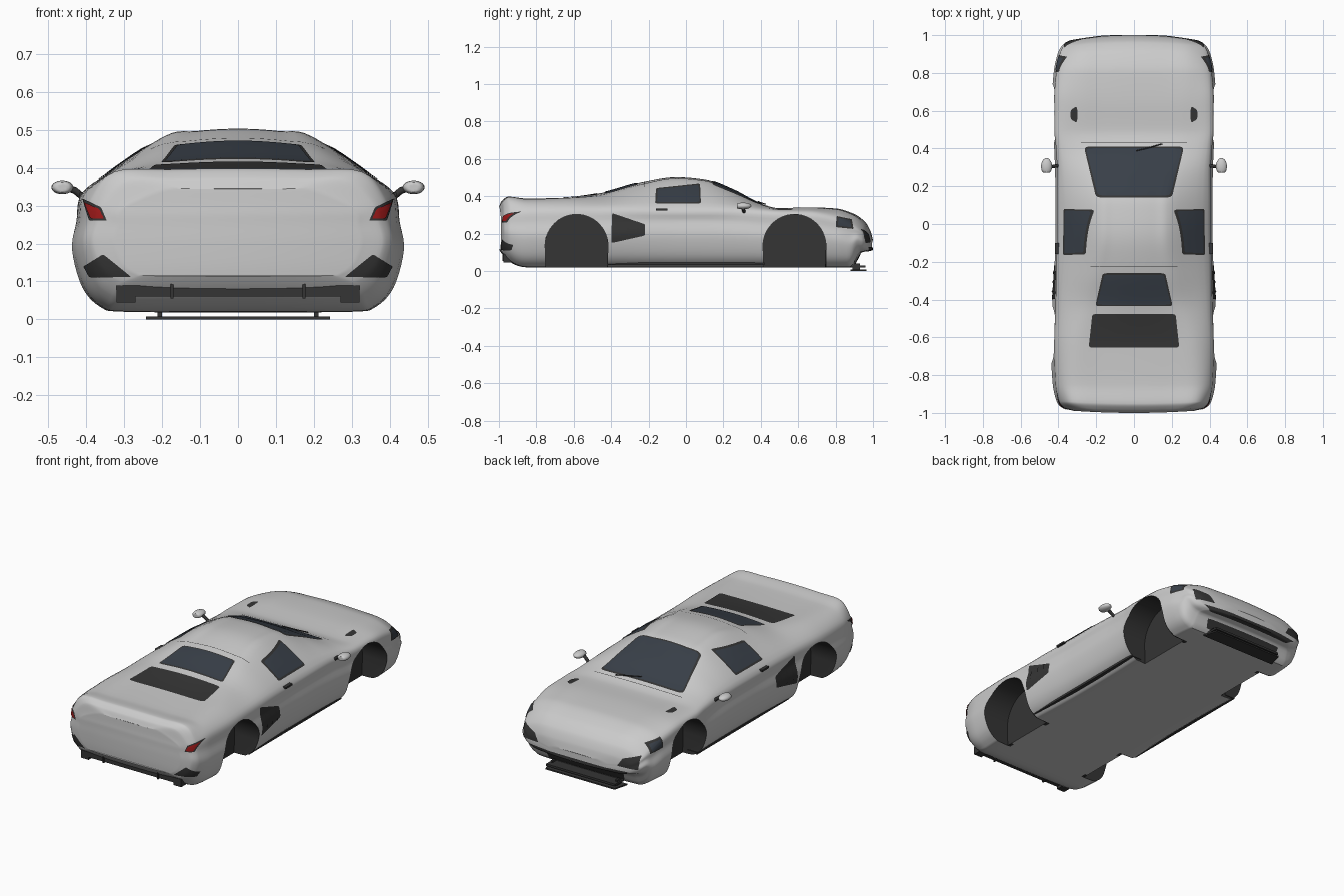
import bpy, bmesh, math
from mathutils import Vector
from mathutils.bvhtree import BVHTree

if "Cube" in bpy.data.objects:
    bpy.data.objects.remove(bpy.data.objects["Cube"])


def material(name, col):
    m = bpy.data.materials.new(name)
    m.diffuse_color = (*col, 1)
    m.use_nodes = True
    m.node_tree.nodes["Principled BSDF"].inputs["Base Color"].default_value = m.diffuse_color
    return m


PAINT = material("paint", (0.9, 0.9, 0.9))
DARK = material("dark_trim", (0.035, 0.035, 0.035))
GLASS = material("glass", (0.04, 0.05, 0.065))
RED = material("red_lens", (0.35, 0.01, 0.01))


def new_object(name, bm, *mats):
    bmesh.ops.recalc_face_normals(bm, faces=bm.faces)
    me = bpy.data.meshes.new(name)
    bm.to_mesh(me)
    bm.free()
    ob = bpy.data.objects.new(name, me)
    bpy.context.collection.objects.link(ob)
    for m in mats:
        me.materials.append(m)
    return ob


def smooth(ob, angle=35):
    bpy.ops.object.select_all(action='DESELECT')
    ob.select_set(True)
    bpy.context.view_layer.objects.active = ob
    bpy.ops.object.shade_smooth_by_angle(angle=math.radians(angle))


# Body stations: y, top z, roof edge x z, shoulder x z, widest x
ST = [
    (-1.0, .345, .18, .34, .30, .29, .32), (-.985, .375, .29, .37, .36, .305, .385),
    (-.95, .398, .325, .39, .388, .32, .41), (-.85, .388, .33, .38, .405, .33, .43),
    (-.65, .392, .32, .386, .41, .335, .44), (-.45, .418, .28, .397, .40, .34, .434),
    (-.25, .472, .23, .445, .395, .345, .422), (-.05, .503, .20, .48, .39, .345, .415),
    (.1, .49, .20, .468, .39, .345, .415), (.25, .435, .23, .415, .39, .34, .417),
    (.4, .36, .28, .352, .40, .325, .422), (.5, .336, .30, .333, .41, .318, .432),
    (.65, .341, .30, .338, .41, .315, .435), (.8, .335, .30, .327, .40, .29, .425),
    (.9, .305, .29, .295, .385, .25, .408), (.96, .26, .28, .25, .365, .215, .385),
    (.988, .21, .24, .203, .32, .18, .34), (1.0, .165, .12, .16, .16, .15, .17)]


def sample_stations(n):
    # monotone cubic interpolation along the car
    slopes = [[(b[k] - a[k]) / (b[0] - a[0]) for k in range(7)] for a, b in zip(ST, ST[1:])]

    def tan(i, k):
        if i == 0 or i == len(ST) - 1:
            return slopes[min(i, len(slopes) - 1)][k]
        a, b = slopes[i - 1][k], slopes[i][k]
        return 2 * a * b / (a + b) if a * b > 0 else 0
    out = []
    for i in range(len(ST) - 1):
        h = ST[i + 1][0] - ST[i][0]
        for j in range(n + (i == len(ST) - 2)):
            t = j / n
            row = [ST[i][0] + t * h]
            for k in range(1, 7):
                row.append((2*t**3 - 3*t*t + 1) * ST[i][k] + (t**3 - 2*t*t + t) * h * tan(i, k)
                           + (3*t*t - 2*t**3) * ST[i + 1][k] + (t**3 - t*t) * h * tan(i + 1, k))
            out.append(row)
    return out


def section(row, n=5):
    # half cross-section smoothed with a spline; ends bowed in plan
    y, zt, xr, zr, xs, zs, xm = row
    e = max(0, (abs(y) - .82) / .18)
    zb = .02 + .095 * e ** 3
    if y > 0:
        s = min(1, max(0, (y - .885) / .06))
        zb = .02 + .075 * s * s * (3 - 2 * s) + .02 * e ** 3
    zm = zb + (zs - zb) * .52
    p = [(0, zt), (xr * .55, zt - (zt - zr) * .28), (xr, zr), (xs, zs),
         (xs * .45 + xm * .55, zs + (zm - zs) * .5), (xm, zm),
         (xm * .94, zb + .4 * (zm - zb)), (xm * .83, zb + .08 * (zm - zb)), (xm * .68, zb), (0, zb)]
    p = [Vector(q) for q in p]
    out = []
    for i in range(len(p) - 1):
        a = p[i - 1] if i else Vector((-p[1].x, p[1].y))
        b, c = p[i], p[i + 1]
        d = p[i + 2] if i + 2 < len(p) else c * 2 - b
        for j in range(n):
            t = j / n
            out.append(.5 * (2*b + (c - a)*t + (2*a - 5*b + 4*c - d)*t*t + (3*b - a - 3*c + d)*t**3))
    out.append(p[-1])
    full = out + [Vector((-q.x, q.y)) for q in out[-2:0:-1]]
    bow = -.026 * e if y > 0 else .016 * e
    return [(q.x, y + bow * (q.x / .38) ** 2, q.y) for q in full]


# Body shell
bm = bmesh.new()
rings = [[bm.verts.new(c) for c in section(r)] for r in sample_stations(6)]
for a, b in zip(rings, rings[1:]):
    for i in range(len(a)):
        j = (i + 1) % len(a)
        bm.faces.new((a[i], a[j], b[j], b[i]))
for r in (rings[0], rings[-1]):
    h = len(r) // 2
    for i in range(h):
        quad = (r[i], r[i + 1], r[-i - 1], r[-i] if i else r[0])
        bm.faces.new(list(dict.fromkeys(quad))) if len(set(quad)) > 2 else None
bmesh.ops.recalc_face_normals(bm, faces=bm.faces)
TREE = BVHTree.FromBMesh(bm)
body = new_object("body", bm, PAINT, DARK)

# Wheel arches cut from the body, with dark liners
ARCHES, R, CZ = (-.585, .58), .168, .135
for cy in ARCHES:
    for s in (-1, 1):
        prof = [(cy + R * math.cos(t * math.pi / 28), CZ + R * math.sin(t * math.pi / 28)) for t in range(29)]
        prof += [(cy - R * .96, -.05), (cy + R * .96, -.05)]
        bm = bmesh.new()
        f = bm.faces.new([bm.verts.new((s * .27, y, z)) for y, z in prof])
        ext = bmesh.ops.extrude_face_region(bm, geom=[f])['geom']
        bmesh.ops.translate(bm, vec=(s * .3, 0, 0), verts=[v for v in ext if isinstance(v, bmesh.types.BMVert)])
        cut = new_object("arch_cutter", bm, DARK)
        mod = body.modifiers.new("arch", 'BOOLEAN')
        mod.operation, mod.object, mod.solver = 'DIFFERENCE', cut, 'EXACT'
        bpy.context.view_layer.objects.active = body
        bpy.ops.object.modifier_apply(modifier=mod.name)
        bpy.data.objects.remove(cut)
for f in body.data.polygons:
    c = f.center
    f.material_index = int(any(abs(c.y - cy) < R + .001 and abs(c.x) > .269 and c.z < .31
                               and (c.z < CZ or math.hypot(c.y - cy, c.z - CZ) < R + .001) for cy in ARCHES))
smooth(body)

AX = {'top': ((0, 0, -1), 2), 'side': ((-1, 0, 0), 0), 'rear': ((0, 1, 0), 1), 'nose': ((0, -1, 0), 1)}


def patch(name, quad, view, mat, off=.003, n=14, mirror=False, rnd=.12):
    # quad of 2D corners projected onto the body, corners rounded
    d, ax = Vector(AX[view][0]), AX[view][1]
    q = [Vector(p) for p in quad]
    bm = bmesh.new()

    def place(u, v):
        ex = max(0, abs(u) - 1 + rnd) / rnd
        ey = max(0, abs(v) - 1 + rnd) / rnd
        m = max(ex, ey)
        if min(ex, ey) > 0:
            k = m / math.hypot(ex, ey)
            u = math.copysign(1 - rnd + ex * k * rnd, u)
            v = math.copysign(1 - rnd + ey * k * rnd, v)
        u, v = (u + 1) / 2, (v + 1) / 2
        p = q[0].lerp(q[1], u).lerp(q[3].lerp(q[2], u), v)
        o = list(p)
        o.insert(ax, -2 * d[ax])
        loc, nor = TREE.ray_cast(Vector(o), d)[:2]
        if loc is None:
            o[ax] = -.9 * d[ax]
            loc, nor = TREE.find_nearest(Vector(o))[:2]
        return loc + nor * off
    ts = sorted([-1, -1 + rnd / 2, 1 - rnd / 2, 1] + [-1 + 2 * i / n for i in range(1, n)])
    g = [[bm.verts.new(place(u, v)) for u in ts] for v in ts]
    for a, b in zip(g, g[1:]):
        for i in range(len(a) - 1):
            bm.faces.new((a[i], a[i + 1], b[i + 1], b[i]))
    if mirror:
        dup = bmesh.ops.duplicate(bm, geom=bm.verts[:] + bm.faces[:])['geom']
        for v in dup:
            if isinstance(v, bmesh.types.BMVert):
                v.co.x *= -1
    smooth(new_object(name, bm, mat))


def trapezoid(y0, w0, y1, w1):
    return [(-w0, y0), (w0, y0), (w1, y1), (-w1, y1)]


# Glass, each with a slightly larger dark seal below it
patch("windscreen_seal", trapezoid(.41, .265, .14, .20), 'top', DARK, .002)
patch("windscreen", trapezoid(.40, .255, .15, .19), 'top', GLASS, .004)
patch("rear_window_seal", trapezoid(-.26, .165, -.435, .205), 'top', DARK, .002)
patch("rear_window", trapezoid(-.268, .157, -.427, .195), 'top', GLASS, .004)
patch("side_window_seal", [(-.165, .36), (.08, .36), (.075, .467), (-.16, .442)], 'side', DARK, .002, mirror=True)
patch("side_window", [(-.155, .367), (.072, .367), (.067, .458), (-.15, .435)], 'side', GLASS, .004, mirror=True)

# Vents and lamps
patch("engine_vent", trapezoid(-.475, .22, -.655, .24), 'top', DARK)
patch("side_intake", [(-.40, .15), (-.22, .19), (-.22, .25), (-.395, .31)], 'side', DARK, mirror=True)
for k in range(3):
    y = -.36 + k * .05
    patch("intake_louvre", [(y, .185), (y + .012, .185), (y + .003, .26), (y - .009, .26)], 'side', DARK, .007, 3, True)
patch("hood_vent", [(.30, .535), (.335, .555), (.335, .605), (.30, .625)], 'top', DARK, mirror=True, rnd=.5)
patch("headlight_frame", [(.80, .235), (.895, .225), (.885, .275), (.805, .292)], 'side', DARK, mirror=True)
patch("headlight", [(.812, .243), (.882, .234), (.876, .268), (.815, .282)], 'side', GLASS, .005, mirror=True)
patch("nose_intake", [(.25, .155), (.365, .15), (.37, .225), (.28, .20)], 'nose', DARK, mirror=True)
patch("nose_mouth", trapezoid(.108, .27, .13, .32), 'nose', DARK)
patch("lower_grille", trapezoid(.04, .24, .09, .25), 'nose', DARK)
patch("tail_lamp_frame", [(.345, .26), (.39, .26), (.408, .318), (.36, .295)], 'rear', DARK, mirror=True)
patch("tail_lamp", [(.352, .266), (.385, .266), (.401, .308), (.364, .291)], 'rear', RED, .006, mirror=True)
patch("rear_corner_vent", [(.28, .112), (.39, .112), (.405, .14), (.355, .172)], 'rear', DARK, mirror=True)

# Panel gaps
patch("boot_gap", trapezoid(-.222, .23, -.225, .23), 'top', DARK, .001)
patch("hood_gap", trapezoid(.432, .28, .435, .28), 'top', DARK, .001)


def box(name, lo, hi, mat=DARK, mirror=False):
    bm = bmesh.new()
    for s in ((1, -1) if mirror else (1,)):
        vs = bmesh.ops.create_cube(bm, size=1)['verts']
        for v in vs:
            for k in range(3):
                v.co[k] = (lo[k] + hi[k]) / 2 + v.co[k] * (hi[k] - lo[k])
            v.co.x *= s
    return new_object(name, bm, mat)


# Rear diffuser, skirts, front splitter, handles
box("rear_diffuser", (-.32, -.975, .06), (.32, -.9, .09))
box("diffuser_side", (.27, -.975, .045), (.32, -.9, .061), mirror=True)
box("diffuser_fin", (.17, -.982, .055), (.178, -.9, .095), mirror=True)
box("side_skirt", (.30, -.42, .033), (.365, .42, .045), mirror=True)
sp = box("front_splitter", (-.22, .88, 0), (.22, .965, .008))
for v in sp.data.vertices:
    v.co.x *= 1.1 if v.co.y < .9 else 1
box("splitter_blade", (-.22, .88, .018), (.22, .96, .03))
box("splitter_post", (.20, .89, .005), (.212, .93, .04), mirror=True)
box("door_handle", (.395, -.16, .325), (.418, -.10, .335), mirror=True)


def tube(name, pts, r, cyclic=False):
    cu = bpy.data.curves.new(name, 'CURVE')
    cu.dimensions, cu.bevel_depth, cu.bevel_resolution = '3D', r, 2
    sp = cu.splines.new('POLY')
    sp.points.add(len(pts) - 1)
    for p, c in zip(sp.points, pts):
        p.co = (*c, 1)
    sp.use_cyclic_u = cyclic
    cu.materials.append(DARK)
    bpy.context.collection.objects.link(bpy.data.objects.new(name, cu))


# Exhaust rims, mirrors, wiper
for s in (-1, 1):
    tube("exhaust_rim", [(s * .1 + .03 * math.cos(a * math.pi / 12), -.985, .128 + .024 * math.sin(a * math.pi / 12))
                         for a in range(24)], .004, True)
    tube("mirror_stalk", [(s * .40, .31, .315), (s * .43, .305, .34), (s * .46, .30, .35)], .009)
    bm = bmesh.new()
    bmesh.ops.create_uvsphere(bm, u_segments=20, v_segments=12, radius=1)
    for v in bm.verts:
        y = max(v.co.y, -.7)
        v.co = (s * .463 + v.co.x * .029, .305 + y * .045, .348 + v.co.z * .018)
    smooth(new_object("mirror", bm, PAINT), 50)
tube("wiper", [(.01, .388, .371), (.08, .405, .364), (.15, .425, .358)], .003)
